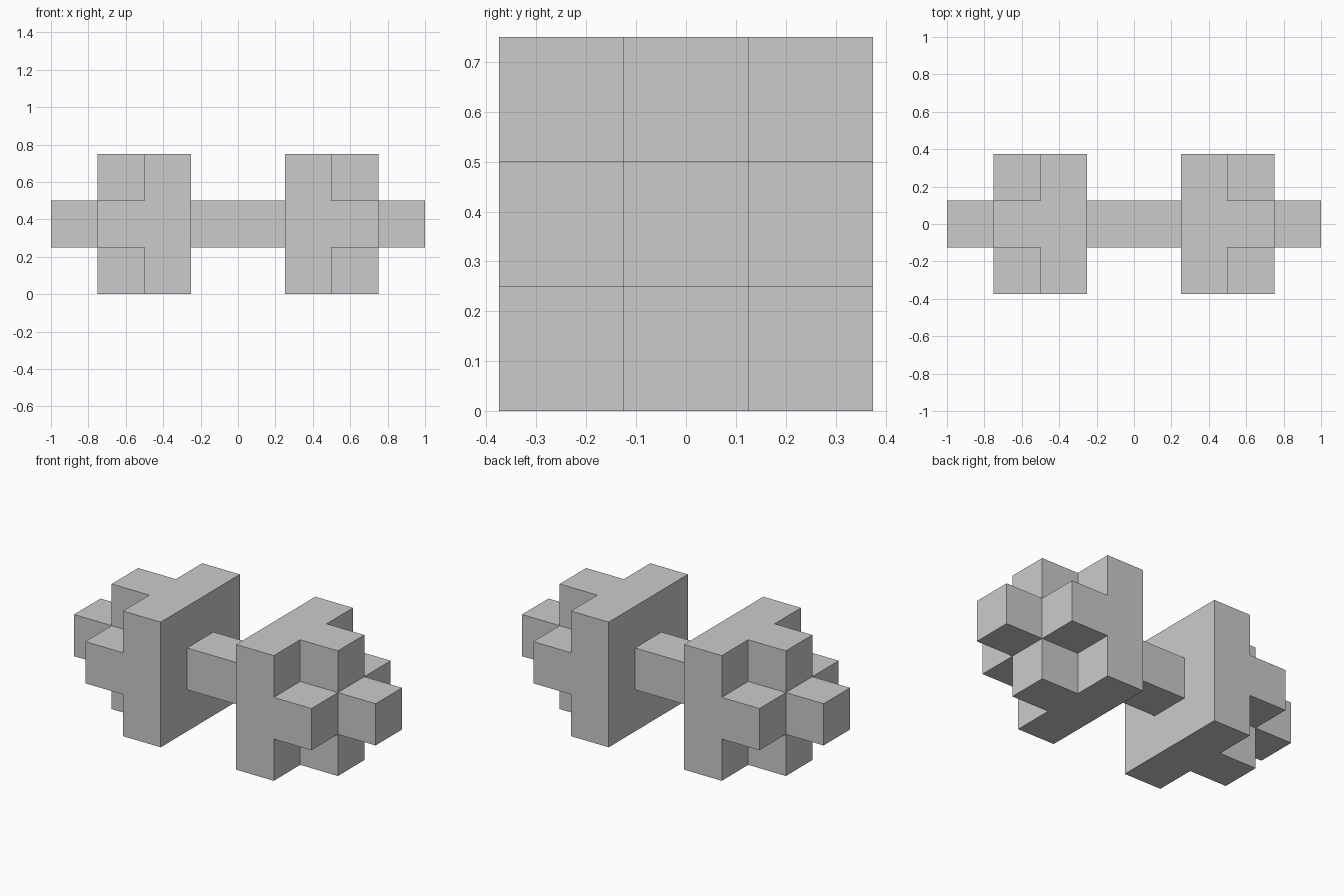
import bpy
import bmesh
from mathutils import Vector

if "Cube" in bpy.data.objects:
    bpy.data.objects.remove(bpy.data.objects["Cube"])

U = 0.25  # block size

SQUARE = [(y, z) for y in (-1, 0, 1) for z in (0, 1, 2)]
CROSS = [(y, z) for y, z in SQUARE if y == 0 or z == 1]
CENTRE = [(0, 1)]


def slab(xs, section):
    return {(x, y, z) for x in xs for y, z in section}


# Each part is a cross-section run along x; right end mirrored to the left
parts = {"handle": slab((-1, 0), CENTRE)}
for name, x, section in (("plate", 1, SQUARE),
                         ("outer_collar", 2, CROSS),
                         ("end_cap", 3, CENTRE)):
    parts[name + "_right"] = slab((x,), section)
    parts[name + "_left"] = slab((-1 - x,), section)

solid = set().union(*parts.values())


def build(name, cells):
    """Make the outer skin of a group of blocks, omitting hidden faces."""
    bm = bmesh.new()
    for c in cells:
        centre = Vector((c[0] + 0.5, c[1], c[2] + 0.5))
        for axis in range(3):
            for sign in (-1, 1):
                n = [0, 0, 0]
                n[axis] = sign
                if tuple(a + b for a, b in zip(c, n)) in solid:
                    continue
                normal = Vector(n)
                u = Vector((0, 0, 0))
                u[(axis + 1) % 3] = 0.5
                v = normal.cross(u)
                mid = centre + normal * 0.5
                corners = (mid - u - v, mid + u - v, mid + u + v, mid - u + v)
                bm.faces.new([bm.verts.new(p * U) for p in corners])
    bmesh.ops.remove_doubles(bm, verts=bm.verts[:], dist=1e-4)
    mesh = bpy.data.meshes.new(name)
    bm.to_mesh(mesh)
    bm.free()
    bpy.context.collection.objects.link(bpy.data.objects.new(name, mesh))


for name, cells in parts.items():
    build(name, cells)
